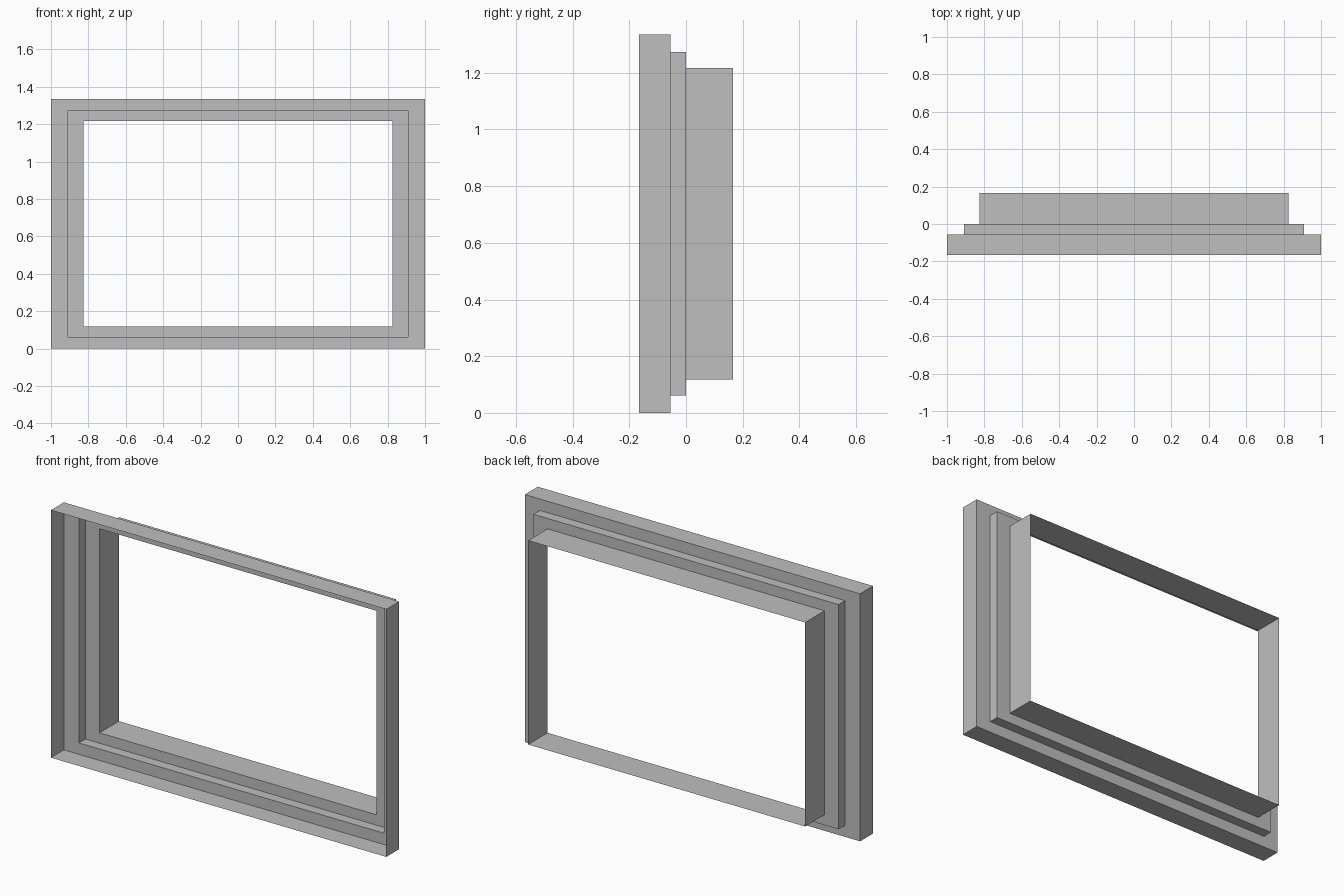
import bpy
import bmesh

cube = bpy.data.objects.get("Cube")
if cube:
    bpy.data.objects.remove(cube, do_unlink=True)

grey = bpy.data.materials.new("light_grey")
grey.use_nodes = True
colour = (0.52, 0.52, 0.52, 1)
grey.diffuse_color = colour
grey.node_tree.nodes["Principled BSDF"].inputs["Base Color"].default_value = colour

CENTRE_Z = 0.6675
CORNERS = ((-1, -1), (1, -1), (1, 1), (-1, 1))


def sheet_part(name, profile):
    """Sweep an open profile of (half width, half height, y) around a rectangle."""
    bm = bmesh.new()
    loops = [[bm.verts.new((sx * w, y, CENTRE_Z + sz * h)) for sx, sz in CORNERS]
             for w, h, y in profile]
    for a, b in zip(loops, loops[1:]):
        for i in range(4):
            j = (i + 1) % 4
            bm.faces.new((a[i], b[i], b[j], a[j]))
    mesh = bpy.data.meshes.new(name)
    bm.to_mesh(mesh)
    bm.free()
    mesh.materials.append(grey)
    obj = bpy.data.objects.new(name, mesh)
    bpy.context.collection.objects.link(obj)


# Half sizes of the three nested rectangles
outer, middle, inner = (1.0, 0.6675), (0.91, 0.606), (0.826, 0.55)
FRONT, STEP, SEAT, BACK = -0.165, -0.055, 0.0, 0.165

# Thin-walled frame, open at the front and back, stepping inwards
sheet_part("front_rim", [(*outer, FRONT), (*outer, STEP), (*middle, STEP)])
sheet_part("middle_step", [(*middle, STEP), (*middle, SEAT), (*inner, SEAT)])
sheet_part("rear_sleeve", [(*inner, SEAT), (*inner, BACK)])
